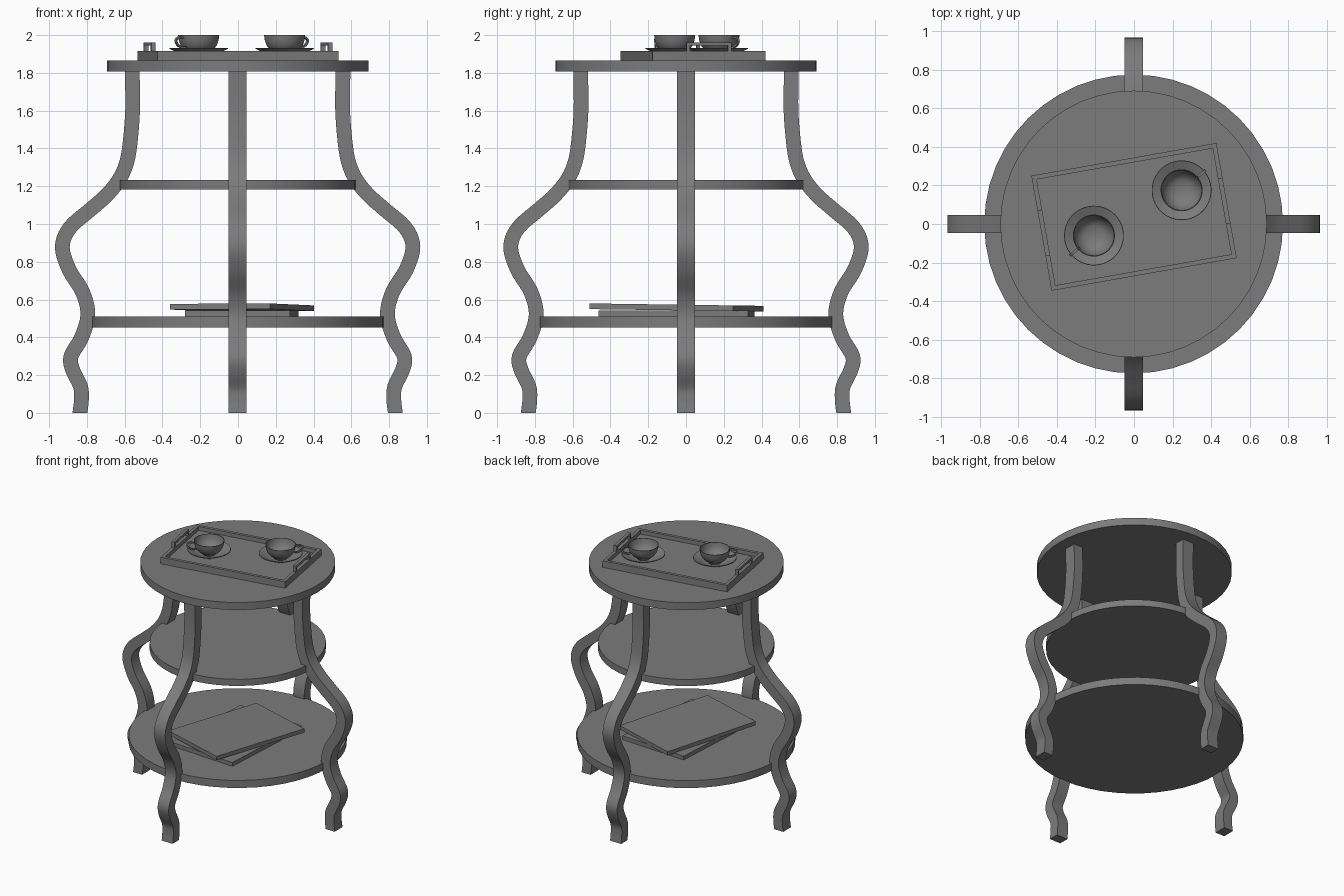
import bpy, bmesh
from math import pi, radians
from mathutils import Vector, Matrix

cube = bpy.data.objects.get("Cube")
if cube:
    bpy.data.objects.remove(cube, do_unlink=True)

grey = bpy.data.materials.new("plain grey")
grey.use_nodes = True
grey.diffuse_color = (0.2, 0.2, 0.2, 1)
grey.node_tree.nodes["Principled BSDF"].inputs["Base Color"].default_value = (0.2, 0.2, 0.2, 1)
AXIS = Matrix.Translation((-0.002, 0, 0))


def finish(name, bm, matrix=AXIS):
    """Turn a bmesh into a smooth-shaded object with sharp edges kept."""
    bmesh.ops.recalc_face_normals(bm, faces=bm.faces)
    mesh = bpy.data.meshes.new(name)
    bm.to_mesh(mesh)
    bm.free()
    mesh.materials.append(grey)
    obj = bpy.data.objects.new(name, mesh)
    bpy.context.collection.objects.link(obj)
    obj.matrix_world = matrix
    bpy.ops.object.select_all(action='DESELECT')
    obj.select_set(True)
    bpy.context.view_layer.objects.active = obj
    bpy.ops.object.shade_smooth_by_angle(angle=radians(35))


def add_box(bm, size, centre):
    bmesh.ops.create_cube(bm, size=1, matrix=Matrix.Translation(centre) @ Matrix.Diagonal((*size, 1)))


def lathe(name, profile, matrix=AXIS, steps=48):
    """Revolve (radius, height) points around z."""
    bm = bmesh.new()
    verts = [bm.verts.new((r, 0, z)) for r, z in profile]
    edges = [bm.edges.new(pair) for pair in zip(verts, verts[1:])]
    bmesh.ops.spin(bm, geom=verts + edges, axis=(0, 0, 1), cent=(0, 0, 0),
                   angle=2 * pi, steps=steps, use_merge=True)
    bmesh.ops.remove_doubles(bm, verts=bm.verts, dist=0.0001)
    finish(name, bm, matrix)


def smooth_path(points, steps):
    """Catmull-Rom samples through the points."""
    pts = [Vector(p) for p in points]
    pts = [2 * pts[0] - pts[1]] + pts + [2 * pts[-1] - pts[-2]]
    path = []
    for a, b, c, d in zip(pts, pts[1:], pts[2:], pts[3:]):
        for i in range(steps):
            t = i / steps
            path.append(b + (c - a) * t / 2 + (2 * a - 5 * b + 4 * c - d) * t**2 / 2
                        + (3 * b - a - 3 * c + d) * t**3 / 2)
    return path + [pts[-2]]


def strip(bm, path, thick, width):
    """Sweep a rectangle along a path in the xz plane."""
    rings = []
    for i, p in enumerate(path):
        t = (path[min(i + 1, len(path) - 1)] - path[max(i - 1, 0)]).normalized()
        if i in (0, len(path) - 1):
            t = Vector((0, -1 if path[0].y > path[-1].y else 1))
        n = Vector((-t.y, t.x)) * thick / 2
        rings.append([bm.verts.new((p.x + s * n.x, y * width / 2, p.y + s * n.y))
                      for s, y in ((-1, -1), (1, -1), (1, 1), (-1, 1))])
    for a, b in zip(rings, rings[1:]):
        for k in range(4):
            bm.faces.new((a[k], a[k - 1], b[k - 1], b[k]))
    bm.faces.new(rings[0])
    bm.faces.new(rings[-1])


# Round shelves
for name, radius, low, high in (("top_shelf", 0.692, 1.808, 1.866),
                                ("middle_shelf", 0.626, 1.182, 1.234),
                                ("bottom_shelf", 0.775, 0.452, 0.511)):
    lathe(name, [(0, low), (radius, low), (radius, high), (0, high)])

# Four curved legs
leg_line = smooth_path([(0.558, 1.812), (0.556, 1.6), (0.573, 1.4), (0.596, 1.3), (0.637, 1.22),
                        (0.701, 1.145), (0.781, 1.075), (0.888, 0.98), (0.928, 0.88),
                        (0.893, 0.76), (0.821, 0.64), (0.793, 0.52), (0.826, 0.4), (0.882, 0.3),
                        (0.874, 0.23), (0.832, 0.14), (0.827, 0.07), (0.835, 0)], 5)
for i, side in enumerate(("left", "back", "right", "front")):
    bm = bmesh.new()
    strip(bm, leg_line, 0.078, 0.095)
    finish(side + "_leg", bm, AXIS @ Matrix.Rotation(i * pi / 2, 4, 'Z'))

# Tray with raised rim and two end handles
tray_place = Matrix.Translation((0, 0.037, 1.866)) @ Matrix.Rotation(radians(10), 4, 'Z')
L, W, H, T = 0.975, 0.606, 0.051, 0.024
bm = bmesh.new()
add_box(bm, (L - T, W - T, 0.02), (0, 0, 0.01))
for s in (-1, 1):
    add_box(bm, (L, T, H), (0, s * (W - T) / 2, H / 2))
    add_box(bm, (T, W - 2 * T, H), (s * (L - T) / 2, 0, H / 2))
finish("tray", bm, tray_place)
for s, name in ((1, "left_tray_handle"), (-1, "right_tray_handle")):
    bm = bmesh.new()
    x = s * (L - T) / 2
    add_box(bm, (0.024, 0.24, 0.018), (x, 0, H + 0.036))
    for e in (-1, 1):
        add_box(bm, (0.024, 0.018, 0.028), (x, e * 0.111, H + 0.014))
    finish(name, bm, tray_place)

# Rounded cups with handles, on saucers
for side, x, y, turn in (("right", -0.208, -0.06, 220), ("left", 0.247, 0.175, 40)):
    place = Matrix.Translation((x, y, 1.884)) @ Matrix.Rotation(radians(turn), 4, 'Z')
    lathe(side + "_saucer", [(0, 0), (0.07, 0), (0.11, 0.022), (0.155, 0.044), (0.153, 0.049),
                             (0.108, 0.03), (0.068, 0.01), (0, 0.01)], place)
    lathe(side + "_cup", [(0, 0.01), (0.045, 0.01), (0.053, 0.022), (0.078, 0.038), (0.096, 0.062),
                          (0.105, 0.088), (0.109, 0.116), (0.105, 0.116), (0.101, 0.088),
                          (0.091, 0.064), (0.074, 0.043), (0.05, 0.028), (0, 0.024)], place)
    bm = bmesh.new()
    strip(bm, smooth_path([(0.103, 0.1), (0.135, 0.105), (0.157, 0.09), (0.148, 0.067),
                           (0.12, 0.052), (0.086, 0.052)], 4), 0.01, 0.014)
    finish(side + "_cup_handle", bm, place)

# Two stacked books on the bottom shelf
for name, z, turn, tilt in (("lower_book", 0.526, -3.4, 0), ("upper_book", 0.558, -17, -0.8)):
    bm = bmesh.new()
    add_box(bm, (0.555, 0.793, 0.03), (0, 0, 0))
    finish(name, bm, Matrix.Translation((0.021, -0.05, z)) @ Matrix.Rotation(radians(tilt), 4, 'X')
           @ Matrix.Rotation(radians(turn), 4, 'Z'))
